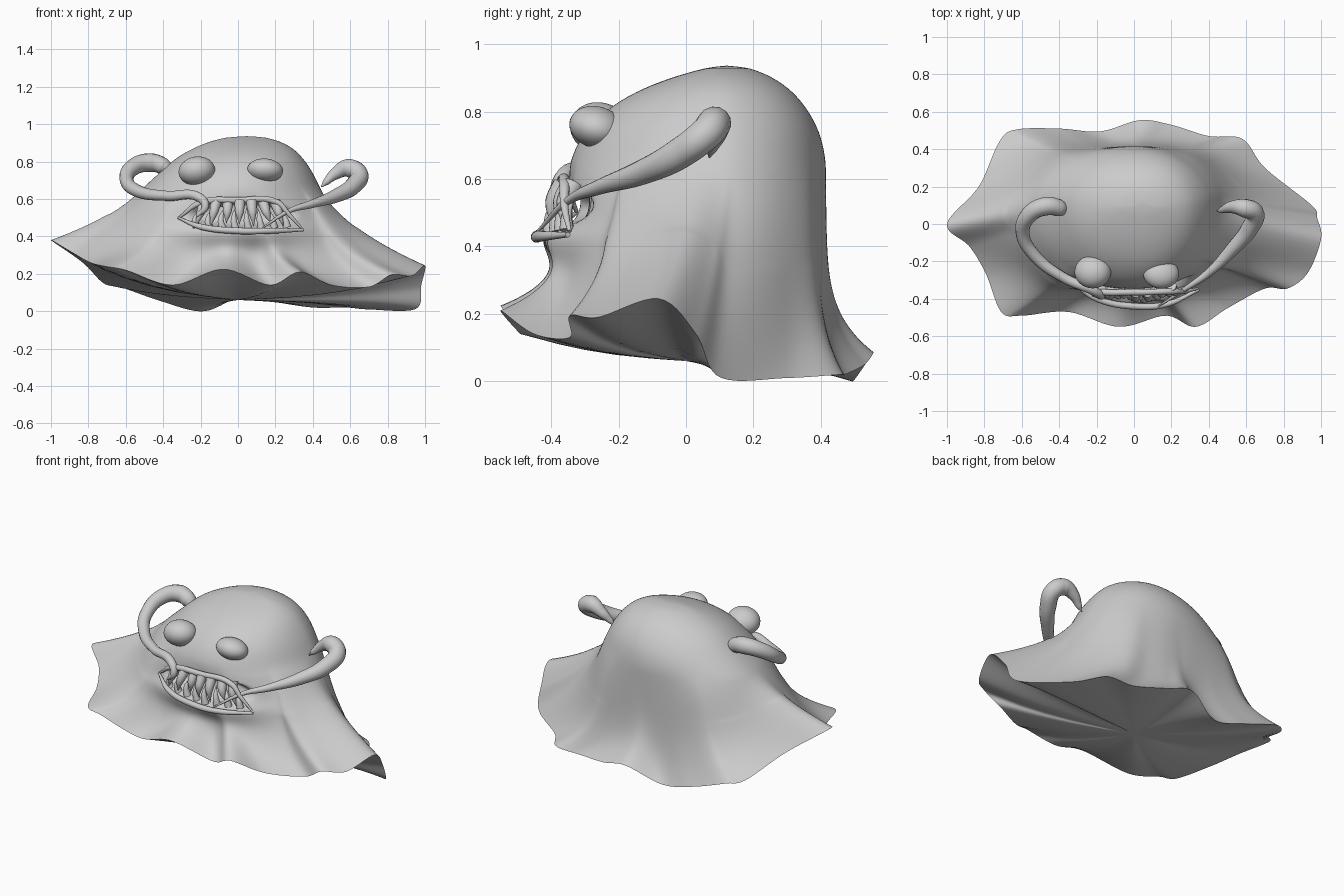
import bpy, bmesh, math, random
from mathutils import Vector

if "Cube" in bpy.data.objects:
    bpy.data.objects.remove(bpy.data.objects["Cube"])
random.seed(4)
N = 192


def catmull(p0, p1, p2, p3, u):
    return [0.5 * (2*b + (c-a)*u + (2*a-5*b+4*c-d)*u*u + (3*b-a-3*c+d)*u**3)
            for a, b, c, d in zip(p0, p1, p2, p3)]


def smooth(u):
    u = max(0, min(1, u))
    return u * u * (3 - 2 * u)


# hem of the cloak, counter-clockwise from the right tip
hem = [(1.0, -.08, .245), (.98, .03, .14), (.95, .1, .012), (.7, .3, .01), (.58, .455, .02),
       (.4, .47, .02), (.2, .53, .05), (.03, .555, .085), (-.18, .495, .0), (-.4, .51, .05),
       (-.63, .505, .13), (-.72, .44, .15), (-.83, .2, .26), (-1.0, 0, .38), (-.88, -.12, .31),
       (-.79, -.27, .26), (-.71, -.47, .24), (-.6, -.49, .22), (-.35, -.47, .14),
       (-.08, -.55, .225), (.17, -.49, .14), (.33, -.55, .21), (.5, -.45, .14),
       (.7, -.345, .13), (.82, -.345, .195), (.93, -.26, .19)]
# dome sections: left x, right x, front y, back y, height (last one only guides the slope)
dome = [(.05, .05, .12, .12, .937), (-.10, .18, .03, .21, .922), (-.22, .28, -.1, .29, .88),
        (-.33, .345, -.215, .35, .82), (-.42, .40, -.30, .395, .74),
        (-.52, .445, -.345, .415, .65), (-.62, .51, -.36, .42, .56)]


def hem_ring():
    ring, K = [], len(hem)
    for i in range(N):
        s = i * K / N
        k = int(s)
        ring.append(catmull(*[hem[(k + d) % K] for d in (-1, 0, 1, 2)], s - k))
    return ring


def section(e, a):
    cx, cy = .04 * smooth((e[4] - .65) / .2), .1
    c, s = math.cos(a), math.sin(a)
    x = cx + c * (e[1] - cx if c > 0 else cx - e[0])
    y = cy + s * (e[3] - cy if s > 0 else cy - e[2])
    return Vector((x, y, e[4]))


def shape_mouth(p):
    # lip bulge and recessed mouth
    if p.y > -.1:
        return p
    dx, dz = p.x - .02, p.z - .425
    p.y -= .07 * math.exp(-(dx / .3)**2 - (dz / (.045 if dz > 0 else .075))**2)
    r = math.hypot(dx / .31, (p.z - .515) / .08)
    p.y += .06 * smooth((1.0 - r) / .35)
    return p


# cloaked body: dome blending into the wavy hem, closed underneath
rim = hem_ring()
angles = [math.atan2(p[1] / .55, p[0]) for p in rim]
rows = []
for k in range(len(dome) - 2):
    for j in range(5):
        e = catmull(dome[max(k-1, 0)], dome[k], dome[k+1], dome[k+2], j / 5)
        if k or j > 1:
            rows.append([section(e, a) for a in angles])
M = 44
for j in range(M + 1):
    t = j / M
    row = []
    for a, q in zip(angles, rim):
        b = section(dome[-2], a)
        c = math.cos(a)
        w = t ** (2 + 3.2 * math.sin(a)**2)
        w += (.42 - .08 * c) * t * (1 - t) * abs(c)**1.2
        w += .6 * t * (1 - t) * abs(math.sin(2 * a))**1.3
        p = Vector((b.x + (q[0]-b.x)*w, b.y + (q[1]-b.y)*w, b.z + (q[2]-b.z)*t))
        row.append(shape_mouth(p))
    rows.append(row)
for f in (.93, .82, .65, .45, .22):
    rows.append([Vector((q[0]*f, q[1]*f, .06 + (q[2]-.06) * f**2.6)) for q in rim])

bm = bmesh.new()
vs = [[bm.verts.new(p) for p in row] for row in rows]
top, base = bm.verts.new((.045, .12, .936)), bm.verts.new((0, 0, .06))
for i in range(N):
    n = (i + 1) % N
    bm.faces.new((top, vs[0][i], vs[0][n]))
    bm.faces.new((base, vs[-1][n], vs[-1][i]))
    for r, s in zip(vs, vs[1:]):
        bm.faces.new((r[i], s[i], s[n], r[n]))
# relax the seam between dome and drape, and the underside
soft = [v for r in vs[3:45] + vs[-5:] for v in r if
        not (v.co.y < -.2 and abs(v.co.x) < .4 and .38 < v.co.z < .62)]
for _ in range(10):
    bmesh.ops.smooth_vert(bm, verts=soft, factor=.5, use_axis_x=True, use_axis_y=True, use_axis_z=True)
bmesh.ops.recalc_face_normals(bm, faces=bm.faces)
me = bpy.data.meshes.new("cloak_body")
bm.to_mesh(me)
bm.free()
body = bpy.data.objects.new("cloak_body", me)
bpy.context.collection.objects.link(body)


def select(ob):
    bpy.ops.object.select_all(action='DESELECT')
    ob.select_set(True)
    bpy.context.view_layer.objects.active = ob


select(body)
bpy.ops.object.shade_smooth_by_angle(angle=math.radians(50))


def tube(name, pts, res=10):
    # tapered tube through (x, y, z, radius) points
    cu = bpy.data.curves.new(name, 'CURVE')
    cu.dimensions = '3D'
    cu.bevel_depth, cu.bevel_resolution, cu.resolution_u = 1, 5, res
    cu.use_fill_caps = True
    sp = cu.splines.new('BEZIER')
    sp.bezier_points.add(len(pts) - 1)
    for b, p in zip(sp.bezier_points, pts):
        b.co, b.radius = p[:3], p[3]
        b.handle_left_type = b.handle_right_type = 'AUTO'
    ob = bpy.data.objects.new(name, cu)
    bpy.context.collection.objects.link(ob)
    select(ob)
    bpy.ops.object.convert(target='MESH')
    bpy.ops.object.shade_smooth_by_angle(angle=math.radians(60))
    return bpy.context.object


# lips
tube("lower_lip", [(-.32, -.325, .50, .006), (-.2, -.40, .452, .016), (0, -.44, .43, .018),
                   (.17, -.43, .43, .016), (.35, -.35, .435, .008)])
tube("upper_lip", [(-.31, -.325, .505, .006), (-.2, -.36, .58, .017), (0, -.365, .593, .017),
                   (.21, -.36, .582, .016), (.27, -.36, .52, .012), (.34, -.345, .445, .006)])

# curled whiskers
tube("left_whisker", [(-.22, -.38, .51, .008), (-.175, -.385, .56, .02), (-.21, -.36, .61, .025),
                      (-.38, -.285, .617, .027), (-.53, -.17, .64, .033), (-.595, -.05, .70, .037),
                      (-.56, .05, .77, .045), (-.47, .095, .795, .05), (-.40, .085, .775, .045),
                      (-.365, .07, .745, .025), (-.355, .065, .73, .003)])
tube("right_whisker", [(.13, -.44, .445, .004), (.27, -.35, .535, .012), (.40, -.26, .575, .022),
                       (.53, -.13, .62, .037), (.62, -.02, .675, .047), (.645, .06, .735, .05),
                       (.59, .085, .765, .05), (.52, .09, .735, .032), (.47, .075, .69, .018),
                       (.445, .07, .665, .003)])


# teeth
def face_y(x):
    return -.405 + .7 * (x - .02)**2


for i in range(7):
    x = -.18 + i * .063
    y = face_y(x) + random.uniform(.015, .035)
    tip = .45 + random.uniform(0, .025)
    lean = random.uniform(-.01, .01) + x * .25
    tube("upper_tooth", [(x, y + .02, .585, .03), (x + lean*.4, y - .01, .53, .023),
                         (x + lean, y - .01, tip, .001)], 5)
for i in range(8):
    x = -.22 + i * .069
    y = face_y(x) + random.uniform(.0, .02)
    tube("lower_tooth", [(x, y, .435 + abs(x)*.05, .022), (x - .01, y, .49, .016),
                         (x - x*.15, y + .02, .565 - abs(x)*.1, .001)], 5)

# eyes
for name, loc, scale in (("left_eye", (-.22, -.255, .75), (.098, .09, .076)),
                         ("right_eye", (.145, -.265, .753), (.096, .082, .062))):
    bpy.ops.mesh.primitive_uv_sphere_add(segments=40, ring_count=24, location=loc)
    eye = bpy.context.object
    eye.name, eye.scale = name, scale
    eye.rotation_euler = (math.radians(-15), math.radians(-8 if loc[0] < 0 else 4), 0)
    bpy.ops.object.shade_smooth_by_angle(angle=math.radians(60))
